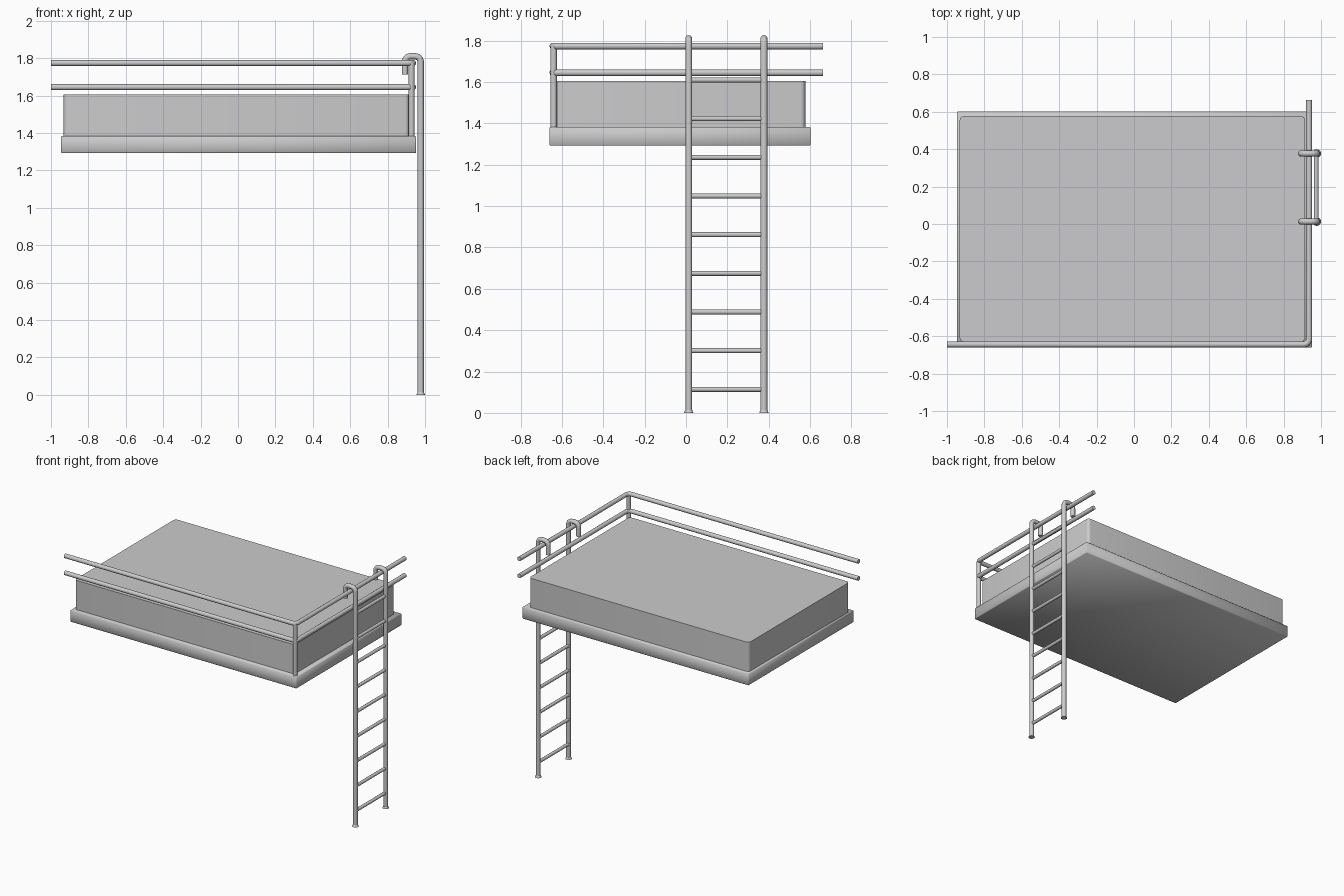
import bpy, bmesh, math
from mathutils import Vector

if "Cube" in bpy.data.objects:
    bpy.data.objects.remove(bpy.data.objects["Cube"])

grey = bpy.data.materials.new("light grey")
grey.diffuse_color = (0.6, 0.6, 0.61, 1)
grey.use_nodes = True
grey.node_tree.nodes["Principled BSDF"].inputs["Base Color"].default_value = grey.diffuse_color


def finish(ob, angle):
    ob.data.materials.clear()
    ob.data.materials.append(grey)
    bpy.ops.object.select_all(action='DESELECT')
    ob.select_set(True)
    bpy.context.view_layer.objects.active = ob
    bpy.ops.object.shade_smooth_by_angle(angle=math.radians(angle))


def box(name, lo, hi, bevel, segments, upright_only, angle):
    bm = bmesh.new()
    bmesh.ops.create_cube(bm, size=1)
    lo, hi = Vector(lo), Vector(hi)
    for v in bm.verts:
        v.co = Vector([l + (c + 0.5) * (h - l) for c, l, h in zip(v.co, lo, hi)])
    edges = [e for e in bm.edges if not upright_only
             or abs(e.verts[0].co.z - e.verts[1].co.z) > 0.01]
    bmesh.ops.bevel(bm, geom=edges, offset=bevel, segments=segments,
                    profile=0.5, affect='EDGES')
    me = bpy.data.meshes.new(name)
    bm.to_mesh(me)
    bm.free()
    ob = bpy.data.objects.new(name, me)
    bpy.context.collection.objects.link(ob)
    finish(ob, angle)


def rounded(points, r, steps=6):
    """Polyline with its inner corners replaced by smooth bends."""
    pts = [Vector(p) for p in points]
    out = [pts[0]]
    for a, b, c in zip(pts, pts[1:], pts[2:]):
        p, q = b + (a - b).normalized() * r, b + (c - b).normalized() * r
        centre = p + q - b
        for i in range(steps + 1):
            t = i / steps * math.pi / 2
            out.append(centre + (p - centre) * math.cos(t) + (q - centre) * math.sin(t))
    return out + [pts[-1]]


def tube(name, points, radius, bend=0.03, widths=None):
    path = rounded(points, bend)
    cu = bpy.data.curves.new(name, 'CURVE')
    cu.dimensions = '3D'
    cu.bevel_depth = radius
    cu.bevel_resolution = 3
    cu.use_fill_caps = True
    sp = cu.splines.new('POLY')
    sp.points.add(len(path) - 1)
    for p, co in zip(sp.points, path):
        p.co = (*co, 1)
    tmp = bpy.data.objects.new(name + "_path", cu)
    bpy.context.collection.objects.link(tmp)
    me = bpy.data.meshes.new_from_object(
        tmp.evaluated_get(bpy.context.evaluated_depsgraph_get()))
    bpy.data.objects.remove(tmp)
    ob = bpy.data.objects.new(name, me)
    bpy.context.collection.objects.link(ob)
    finish(ob, 50)


# bed base and mattress
box("bed_base", (-0.947, -0.66, 1.293), (0.953, 0.602, 1.383), 0.004, 1, False, 60)
box("mattress", (-0.932, -0.63, 1.38), (0.915, 0.577, 1.605), 0.022, 4, True, 40)

# guard rails wrapping the front right corner
for name, z in (("upper_guard_rail", 1.774), ("lower_guard_rail", 1.645)):
    tube(name, [(-1, -0.644, z), (0.936, -0.644, z), (0.936, 0.663, z)], 0.0165)
tube("corner_post", [(0.928, -0.64, 1.375), (0.928, -0.64, 1.774)], 0.016)

# ladder stiles hooked over the upper rail, with flared feet
LX, Y0, Y1 = 0.977, 0.013, 0.377
for side, y in (("left", Y0), ("right", Y1)):
    tube("ladder_stile_" + side,
         [(LX, y, 0.004), (LX, y, 1.81), (0.893, y, 1.81), (0.893, y, 1.712)], 0.017)
    bpy.ops.mesh.primitive_cone_add(vertices=16, radius1=0.023, radius2=0.017,
                                    depth=0.014, location=(LX, y, 0.007))
    foot = bpy.context.object
    foot.name = "ladder_foot_" + side
    finish(foot, 50)

# rungs
for i in range(9):
    z = 0.114 + 0.187 * i
    tube(f"ladder_rung_{i + 1}", [(LX - 0.003, Y0, z), (LX - 0.003, Y1, z)], 0.0125)
